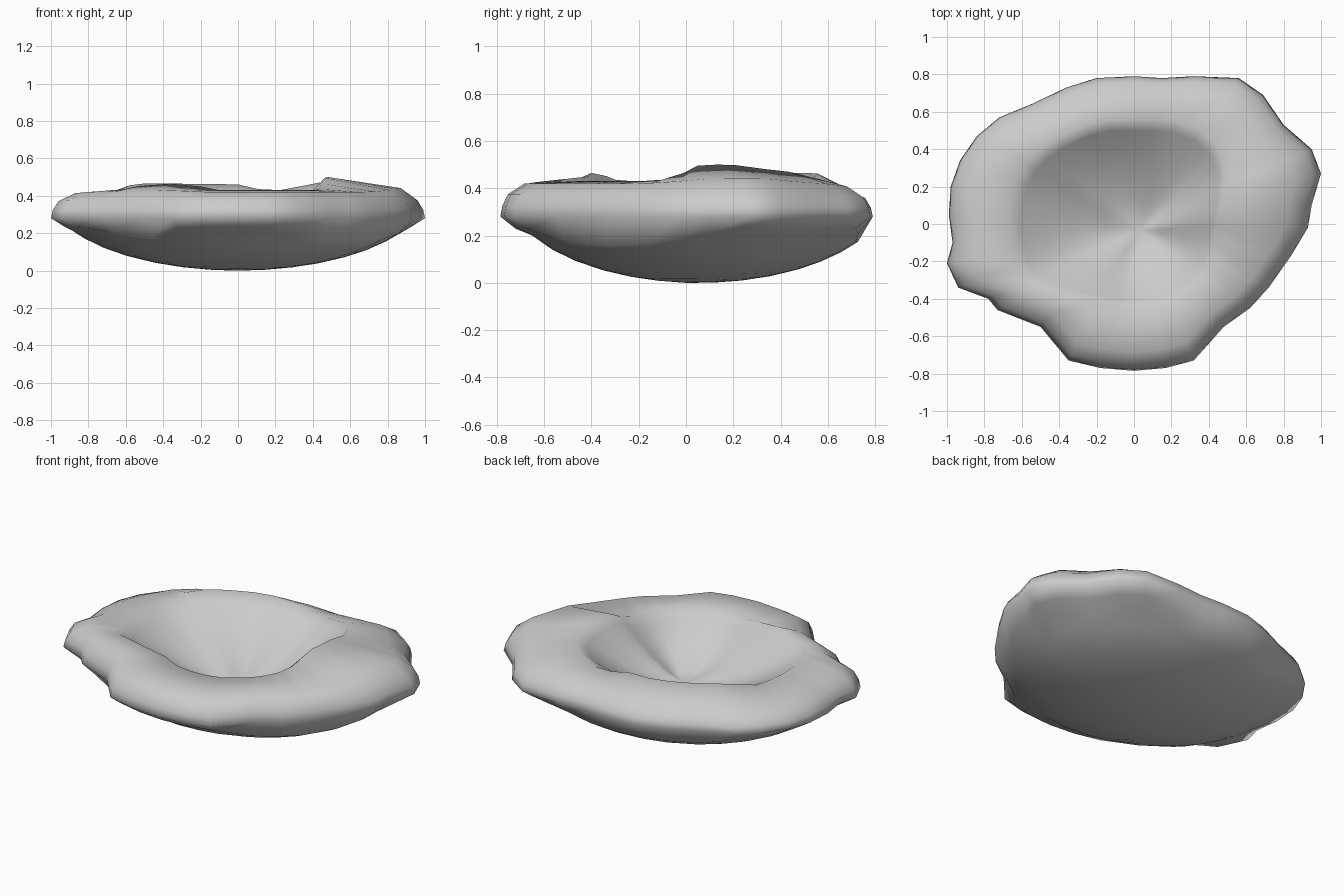
import bpy, bmesh, math

if "Cube" in bpy.data.objects:
    bpy.data.objects.remove(bpy.data.objects["Cube"])

# Irregular outer outline seen from above
outline = [(1, .27), (.95, .4), (.8, .53), (.69, .69), (.56, .78), (.32, .79), (.15, .78), (0, .79),
           (-.2, .78), (-.36, .73), (-.55, .64), (-.72, .57), (-.84, .47), (-.93, .34), (-.98, .2),
           (-.99, .05), (-.97, -.1), (-1, -.21), (-.94, -.34), (-.78, -.4), (-.73, -.46), (-.5, -.55),
           (-.35, -.73), (-.18, -.77), (0, -.785), (.17, -.77), (.32, -.73), (.48, -.55), (.62, -.45),
           (.72, -.34), (.84, -.17), (.93, -.02), (.95, .1)]
# Inner rim crest: angle, radius, height
crest = [(0, .45, .47), (7, .47, .5), (22, .52, .5), (35, .6, .48), (50, .62, .465), (65, .6, .43), (78, .57, .43),
         (84, .55, .46), (125, .6, .465), (148, .66, .465), (158, .68, .43), (205, .67, .43),
         (217, .6, .465), (240, .47, .465), (250, .45, .43), (300, .47, .43), (345, .45, .43),
         (355, .43, .45), (360, .45, .47)]
underside = [.15, .3, .45, .6, .72, .83, .92]
# Rolled rim: share of the outline, height
rim = [(1, .28), (.99, .325), (.96, .375), (.87, .42)]
# Hollow: share of the crest radius, share of the crest height above the floor
hollow = [(1, 1), (.9, .85), (.72, .59), (.5, .33), (.25, .11)]
FLOOR = .16


def crest_at(x, y):
    a = math.degrees(math.atan2(y, x)) % 360
    for (a0, r0, z0), (a1, r1, z1) in zip(crest, crest[1:]):
        if a0 <= a <= a1:
            t = (a - a0) / (a1 - a0)
            return math.radians(a), r0 + (r1 - r0) * t, z0 + (z1 - z0) * t


def cap_height(x, y):
    """Height of the ellipsoid that forms the underside."""
    q = x ** 2 + ((y - .055) / .815) ** 2
    return min(.4 * (1 - math.sqrt(max(0, 1 - q))), .23)


def rim_drop(x, y):
    """The shoulder sinks a little towards the back left."""
    return .035 * max(0, math.cos(math.atan2(y, x) - math.radians(112)))


bm = bmesh.new()
rings = []
# Smooth ellipsoid underside
for f in underside:
    rings.append([bm.verts.new((x * f, y * f, cap_height(x * f, y * f))) for x, y in outline])
# Rolled outer rim
for i, (f, z) in enumerate(rim):
    k = i / (len(rim) - 1)
    rise = .3 if k == 1 else 0
    rings.append([bm.verts.new((x * f, y * f, z + (crest_at(x, y)[2] - .43) * rise - k * rim_drop(x, y)))
                  for x, y in outline])
# Hollow inside, its lowest point slightly off centre
for f, h in hollow:
    ring = []
    for x, y in outline:
        a, r, z = crest_at(x, y)
        dent = .012 * math.sin(5 * a + 1) * math.sin(math.pi * f)
        ring.append(bm.verts.new((.03 * (1 - f) + r * f * math.cos(a),
                                  r * f * math.sin(a) - .03 * (1 - f),
                                  FLOOR + (z - FLOOR) * h + dent)))
    rings.append(ring)

n = len(outline)
for lower, upper in zip(rings, rings[1:]):
    for i in range(n):
        j = (i + 1) % n
        bm.faces.new((lower[i], lower[j], upper[j], upper[i]))
bottom = bm.verts.new((0, 0, 0))
centre = bm.verts.new((.03, -.03, FLOOR))
for i in range(n):
    j = (i + 1) % n
    bm.faces.new((bottom, rings[0][j], rings[0][i]))
    bm.faces.new((centre, rings[-1][i], rings[-1][j]))
bmesh.ops.recalc_face_normals(bm, faces=bm.faces)

mesh = bpy.data.meshes.new("rough_bowl")
bm.to_mesh(mesh)
bm.free()
bowl = bpy.data.objects.new("rough_bowl", mesh)
bpy.context.collection.objects.link(bowl)
bpy.context.view_layer.objects.active = bowl
bowl.select_set(True)
bpy.ops.object.shade_smooth_by_angle(angle=math.radians(75))
